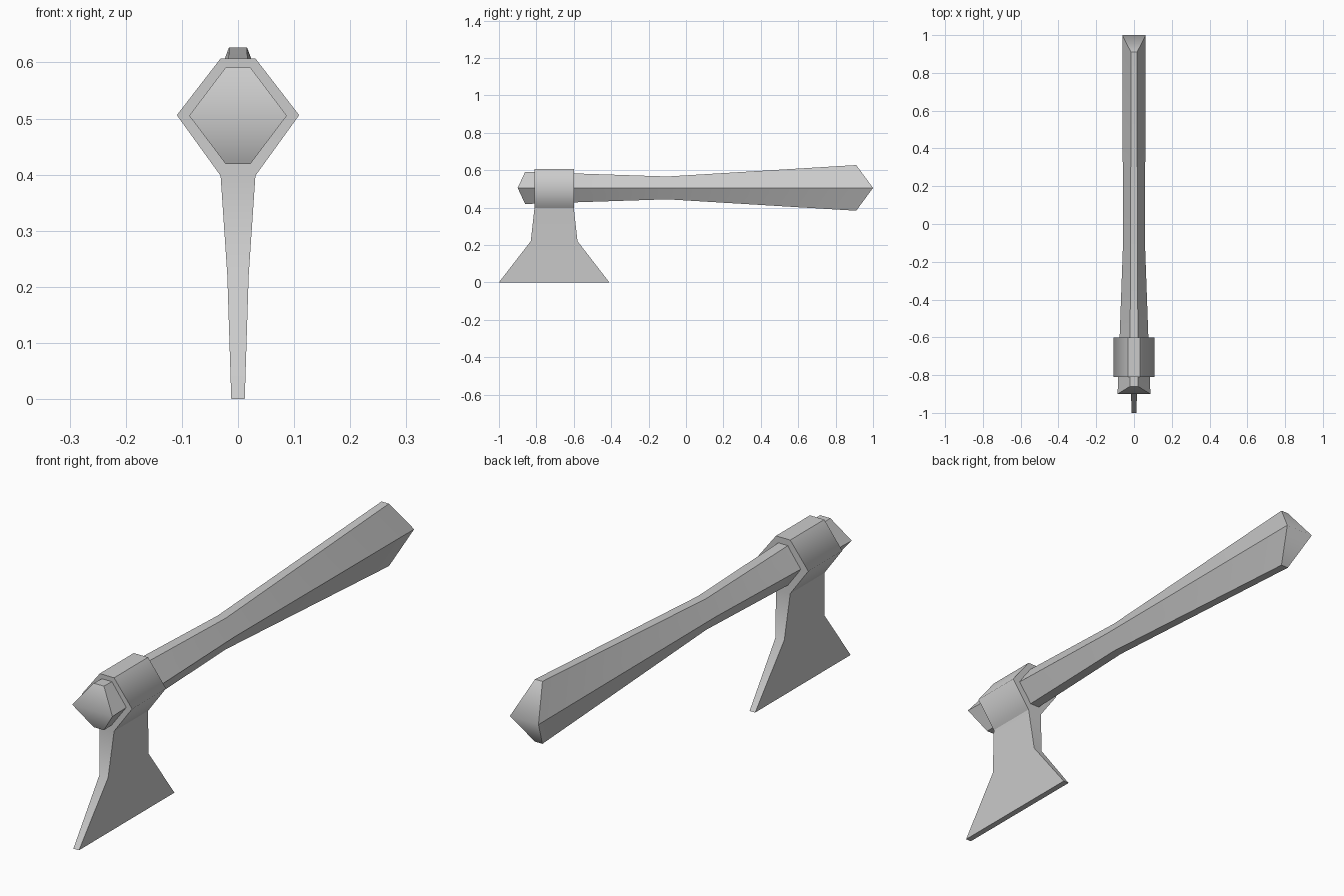
import bpy
import bmesh

cube = bpy.data.objects.get("Cube")
if cube:
    bpy.data.objects.remove(cube, do_unlink=True)

# Single plain material
grey = bpy.data.materials.new("light grey")
grey.use_nodes = True
colour = (0.6, 0.6, 0.6, 1)
grey.diffuse_color = colour
grey.node_tree.nodes["Principled BSDF"].inputs["Base Color"].default_value = colour


def loft(name, sections, is_soft):
    """Skin equal-sized rings; is_soft(a, b) tells which edges shade smooth.
    Each vertex is identified by its (ring, corner) pair."""
    bm = bmesh.new()
    ident = {}
    rings = []
    for r, pts in enumerate(sections):
        ring = [bm.verts.new(p) for p in pts]
        for c, v in enumerate(ring):
            ident[v] = (r, c)
        rings.append(ring)
    n = len(rings[0])
    for low, high in zip(rings, rings[1:]):
        for i in range(n):
            j = (i + 1) % n
            bm.faces.new((low[i], low[j], high[j], high[i]))
    # Six-sided ends fold along the ridge joining corners 0 and 3
    for ring in (rings[0], rings[-1]):
        if n == 6:
            bm.faces.new(ring[:4])
            bm.faces.new(ring[3:] + ring[:1])
        else:
            bm.faces.new(ring)
    bmesh.ops.recalc_face_normals(bm, faces=bm.faces)
    for f in bm.faces:
        f.smooth = True
    for e in bm.edges:
        e.smooth = is_soft(*sorted(ident[v] for v in e.verts))
    mesh = bpy.data.meshes.new(name)
    bm.to_mesh(mesh)
    bm.free()
    mesh.materials.append(grey)
    obj = bpy.data.objects.new(name, mesh)
    bpy.context.collection.objects.link(obj)
    return obj


# Handle: six-sided, waisted, with folded wedge ends
AXIS = 0.505


def hexagon(y_side, y_flat, side, flat, height):
    top, bottom = AXIS + height, AXIS - height
    return [(side, y_side, AXIS), (flat, y_flat, top), (-flat, y_flat, top),
            (-side, y_side, AXIS), (-flat, y_flat, bottom), (flat, y_flat, bottom)]


def handle_soft(a, b):
    ridge = a[0] == b[0] and {a[1], b[1]} == {0, 3}
    waist = a[0] == b[0] == 1
    return ridge or waist


loft("handle", [hexagon(-0.9, -0.86, 0.087, 0.022, 0.086),
                hexagon(-0.1, -0.1, 0.058, 0.018, 0.061),
                hexagon(1.0, 0.91, 0.062, 0.016, 0.122)], handle_soft)

# Axe head: collar, neck and flared blade as stacked rectangles
levels = [(0.031, 0.607, -0.81, -0.60),   # collar top
          (0.109, 0.506, -0.81, -0.60),   # collar widest
          (0.031, 0.398, -0.81, -0.60),   # collar foot
          (0.019, 0.22, -0.83, -0.58),    # neck
          (0.012, 0.0, -1.0, -0.41)]      # cutting edge


def rectangle(x, z, front, back):
    return [(-x, front, z), (x, front, z), (x, back, z), (-x, back, z)]


def head_soft(a, b):
    if a[0] != b[0] or a[0] in (0, 4):
        return False
    along_x = (a[1], b[1]) in ((0, 1), (2, 3))
    return along_x or a[0] != 2


loft("axe_head", [rectangle(*lv) for lv in levels], head_soft)
